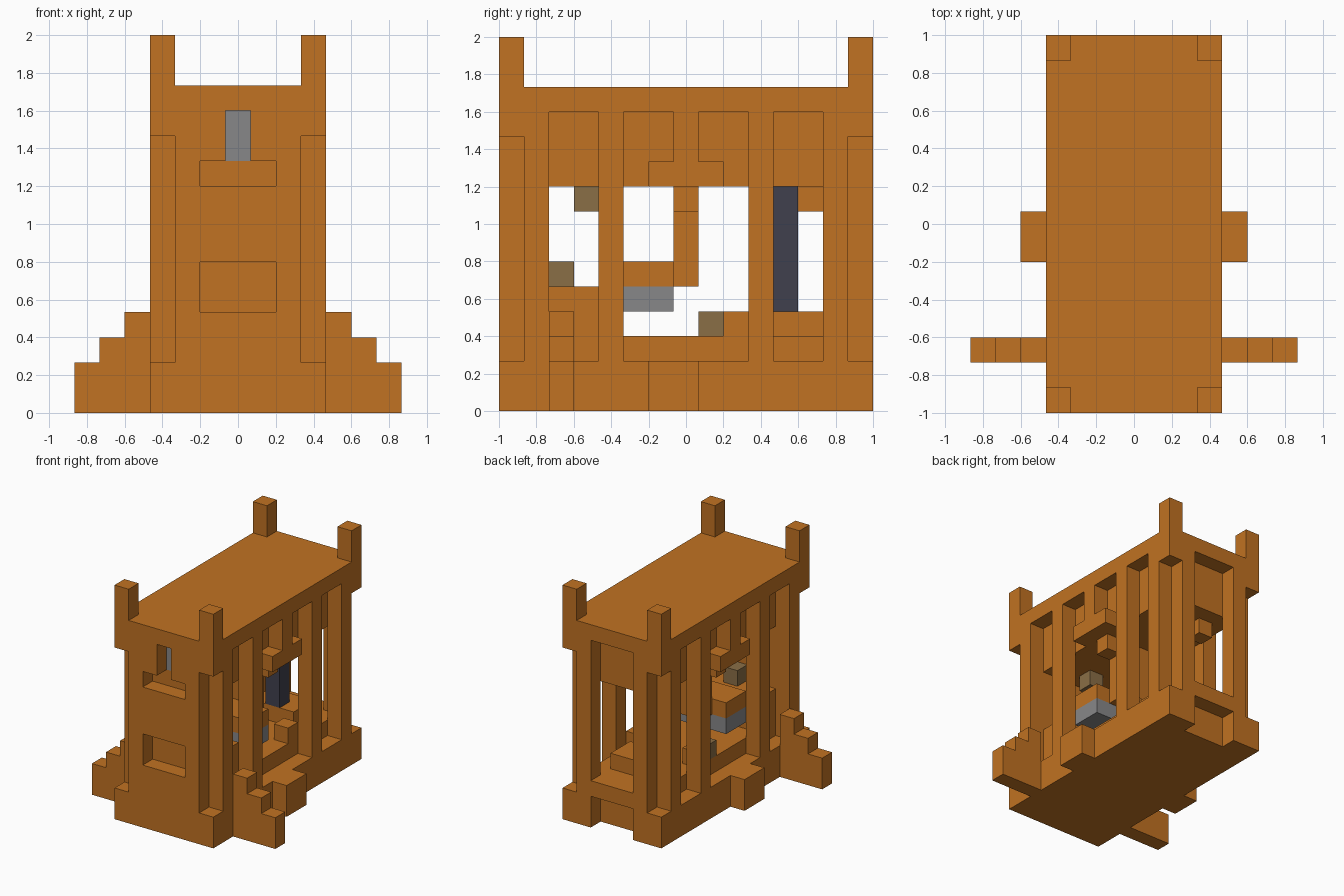
import bpy
import bmesh

old = bpy.data.objects.get("Cube")
if old:
    bpy.data.objects.remove(old, do_unlink=True)

U = 2 / 15  # size of one building cell


def material(name, rgb):
    m = bpy.data.materials.new(name)
    m.use_nodes = True
    m.diffuse_color = (*rgb, 1)
    m.node_tree.nodes["Principled BSDF"].inputs["Base Color"].default_value = (*rgb, 1)
    return m


WOOD = material("orange_wood", (0.533, 0.168, 0.016))
BROWN = material("dull_brown", (0.254, 0.156, 0.061))
GREY = material("grey_metal", (0.242, 0.242, 0.25))
NAVY = material("dark_navy", (0.051, 0.051, 0.076))


def part(name, mat, *boxes, mirror=False):
    """Boxes given as inclusive cell ranges: x (0 is the middle), y (front to back), z."""
    bm = bmesh.new()
    todo = list(boxes)
    if mirror:
        todo += [((-b[0][1], -b[0][0]), b[1], b[2]) for b in boxes]
    for (x0, x1), (y0, y1), (z0, z1) in todo:
        lo = ((x0 - .5) * U, y0 * U - 1, z0 * U)
        hi = ((x1 + .5) * U, (y1 + 1) * U - 1, (z1 + 1) * U)
        cube = bmesh.ops.create_cube(bm, size=1)
        for v in cube["verts"]:
            v.co = [h if c > 0 else l for c, l, h in zip(v.co, lo, hi)]
    me = bpy.data.meshes.new(name)
    bm.to_mesh(me)
    bm.free()
    me.materials.append(mat)
    ob = bpy.data.objects.new(name, me)
    bpy.context.collection.objects.link(ob)
    return ob


# Base with a notch at the back, and the roof
part("base", WOOD, ((-3, 3), (0, 13), (0, 1)))
part("base_back_corners", WOOD, ((2, 3), (14, 14), (0, 1)), mirror=True)
part("roof", WOOD, ((-3, 3), (0, 14), (12, 12)))

# Corner posts above the notched corners
for y in (0, 14):
    part("corner_post", WOOD, ((3, 3), (y, y), (11, 14)), mirror=True)

# Side columns, short middle column and its bracket
for y in (1, 4, 10, 13):
    part("side_column", WOOD, ((3, 3), (y, y), (2, 11)), mirror=True)
part("side_bracket", WOOD, ((3, 3), (6, 8), (9, 9)),
     ((3, 3), (7, 7), (10, 11)), ((2, 2), (7, 7), (8, 8)), mirror=True)

# Front wall with a lower window and a keyhole slot
part("front_wall_sides", WOOD, ((2, 2), (0, 0), (2, 11)),
     ((1, 1), (0, 0), (10, 11)), mirror=True)
part("front_wall_middle", WOOD, ((-1, 1), (0, 0), (2, 3)), ((-1, 1), (0, 0), (6, 8)))
part("inner_front_wall", WOOD, ((-2, 2), (1, 1), (2, 9)))
part("inner_front_wall_top", WOOD, ((1, 2), (1, 1), (10, 11)), mirror=True)
part("keyhole_plate", GREY, ((0, 0), (1, 1), (10, 11)))

# Back wall frame and sill
part("back_columns", WOOD, ((2, 2), (14, 14), (2, 11)), mirror=True)
part("back_sill", WOOD, ((-1, 1), (14, 14), (2, 2)))

# Inner ceiling block and floor
part("ceiling_block", WOOD, ((-2, 2), (2, 13), (9, 11)))
part("floor", WOOD, ((-2, 2), (2, 13), (2, 2)))
part("front_console", WOOD, ((-2, 2), (2, 3), (3, 4)))
part("rear_step", WOOD, ((-1, 1), (11, 12), (3, 3)))
part("floor_block", WOOD, ((2, 2), (9, 9), (3, 3)), mirror=True)

# Seat and fittings
part("seat", WOOD, ((-2, 2), (5, 6), (5, 5)))
part("seat_back", WOOD, ((-1, 1), (7, 7), (5, 8)))
part("seat_support", GREY, ((-2, 2), (5, 6), (4, 4)))
part("rear_pillar", NAVY, ((0, 0), (11, 11), (4, 8)))
part("hanging_block", WOOD, ((-1, -1), (12, 12), (8, 8)))
part("ceiling_knob", BROWN, ((0, 0), (3, 3), (8, 8)))
part("console_knob", BROWN, ((0, 0), (2, 2), (5, 5)))
part("floor_knob", BROWN, ((-2, -2), (8, 8), (3, 3)))

# Stepped side fins and low side blocks
for i in range(3):
    part("side_fin", WOOD, ((4 + i, 4 + i), (2, 2), (0, 3 - i)), mirror=True)
part("side_block", WOOD, ((4, 4), (6, 7), (0, 1)), mirror=True)
